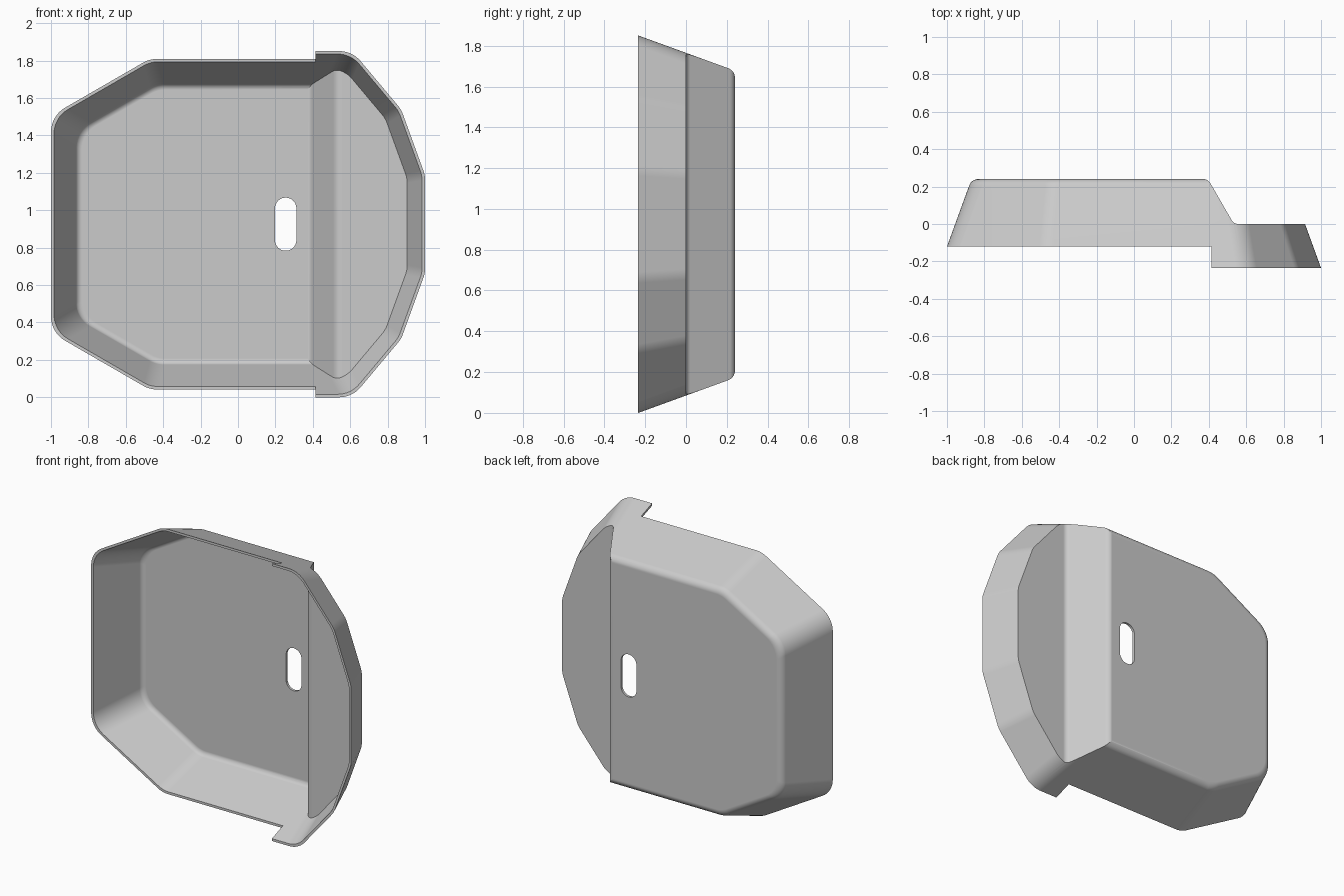
import bpy, bmesh
from math import sin, cos, tan, radians, pi
from mathutils import Vector

if "Cube" in bpy.data.objects:
    bpy.data.objects.remove(bpy.data.objects["Cube"])

DRAFT = radians(20)      # wall taper
MID_Z = 0.925            # height of the symmetry line
WALL = 0.016             # wall thickness
FLOOR = 0.24             # back face of the deep pan
INNER = FLOOR - WALL     # inside of the back
GAP = 0.001              # clearance so trims never lie in the floor plane

grey = bpy.data.materials.new("light grey")
grey.use_nodes = True
grey.diffuse_color = (0.6, 0.6, 0.6, 1)
grey.node_tree.nodes["Principled BSDF"].inputs["Base Color"].default_value = (0.6, 0.6, 0.6, 1)


def rounded(points, radii, steps=8):
    """Replace each polygon corner by a tangent arc."""
    out = []
    for i, p in enumerate(points):
        r = radii[i]
        if not r:
            out.append(p)
            continue
        a = (points[i - 1] - p).normalized()
        b = (points[(i + 1) % len(points)] - p).normalized()
        half = a.angle(b) / 2
        centre = p + (a + b).normalized() * (r / sin(half))
        start = (p + a * (r / tan(half)) - centre).normalized()
        end = (p + b * (r / tan(half)) - centre).normalized()
        sweep = pi - 2 * half
        for k in range(steps + 1):
            t = k / steps
            spoke = (start * sin((1 - t) * sweep) + end * sin(t * sweep)) / sin(sweep)
            out.append(centre + spoke * r)
    return out


def outline(inset):
    """Rounded cover outline in x and z, from side angles and distances."""
    half = [(20, 0.944), (40, 0.977), (90, 0.84), (120, 0.958)]
    sides = [(0, 0.9145)] + half + [(180, 0.956)] + [(360 - a, d) for a, d in reversed(half)]
    corners = []
    for i, (a2, d2) in enumerate(sides):
        a1, d1 = sides[i - 1]
        a1, a2 = radians(a1), radians(a2)
        e1, e2, det = d1 - inset, d2 - inset, sin(a2 - a1)
        corners.append(Vector(((e1 * sin(a2) - e2 * sin(a1)) / det,
                               (e2 * cos(a1) - e1 * cos(a2)) / det)))
    return rounded(corners, [0.15] * len(corners))


def loft(name, rings):
    """Closed solid through rings of equal length."""
    bm = bmesh.new()
    loops = [[bm.verts.new(p) for p in ring] for ring in rings]
    n = len(loops[0])
    for low, high in zip(loops, loops[1:]):
        for i in range(n):
            j = (i + 1) % n
            bm.faces.new((low[i], low[j], high[j], high[i]))
    bm.faces.new(loops[0])
    bm.faces.new(loops[-1])
    bmesh.ops.recalc_face_normals(bm, faces=bm.faces[:])
    mesh = bpy.data.meshes.new(name)
    bm.to_mesh(mesh)
    bm.free()
    mesh.materials.append(grey)
    obj = bpy.data.objects.new(name, mesh)
    bpy.context.collection.objects.link(obj)
    return obj


def tapered_pan(name, front, floor, fillet, extra):
    """Drafted pan with a rounded edge around its floor."""
    levels = [(front, front * tan(DRAFT))]
    centre = (floor - fillet) * tan(DRAFT) + fillet / cos(DRAFT)
    for k in range(9):
        a = DRAFT + (pi / 2 - DRAFT) * k / 8
        levels.append((floor - fillet + fillet * sin(a), centre - fillet * cos(a)))
    return loft(name, [[(p.x, y, p.y + MID_Z) for p in outline(inset + extra)]
                       for y, inset in levels])


def side_profile(name, points, radii):
    """Profile in x and y, extruded through the full height."""
    pts = rounded([Vector(p) for p in points], radii)
    return loft(name, [[(p.x, p.y, z) for p in pts] for z in (-0.5, 2.5)])


def combine(obj, other, operation):
    """Apply a boolean and discard the cutter."""
    mod = obj.modifiers.new("cut", 'BOOLEAN')
    mod.operation = operation
    mod.solver = 'EXACT'
    mod.object = other
    bpy.context.view_layer.objects.active = obj
    bpy.ops.object.modifier_apply(modifier=mod.name)
    bpy.data.objects.remove(other)


# Outer body: tapered pan trimmed to the stepped rim and sloped back
cover = tapered_pan("cover_shell", -0.3, FLOOR, 0.05, 0)
combine(cover, side_profile(
    "outer_trim",
    [(-1.3, -0.12), (0.415, -0.12), (0.415, -0.235), (1.3, -0.235), (1.3, 0),
     (0.534, 0), (0.395, FLOOR + GAP), (-1.3, FLOOR + GAP)],
    [0, 0, 0, 0, 0, 0.04, 0.05, 0]), 'INTERSECT')

# Hollow: the same shape moved inward by the wall thickness
hollow = tapered_pan("hollow", -0.4, INNER, 0.035, WALL)
combine(hollow, side_profile(
    "inner_trim",
    [(-1.3, -0.35), (1.3, -0.35), (1.3, -WALL), (0.525, -WALL),
     (0.386, INNER + GAP), (-1.3, INNER + GAP)],
    [0, 0, 0, 0.055, 0.035, 0]), 'INTERSECT')
combine(cover, hollow, 'DIFFERENCE')

# Slot through the back
slot = rounded([Vector((0.255 + sx * 0.057, MID_Z + sz * 0.142))
                for sx, sz in ((-1, -1), (1, -1), (1, 1), (-1, 1))], [0.0565] * 4)
combine(cover, loft("slot", [[(p.x, y, p.y) for p in slot] for y in (0.1, 0.4)]), 'DIFFERENCE')

# Smooth rounded edges, crisp rim
bpy.ops.object.select_all(action='DESELECT')
cover.select_set(True)
bpy.context.view_layer.objects.active = cover
bpy.ops.object.shade_smooth_by_angle(angle=radians(18))
weighted = cover.modifiers.new("even_shading", 'WEIGHTED_NORMAL')
weighted.keep_sharp = True
